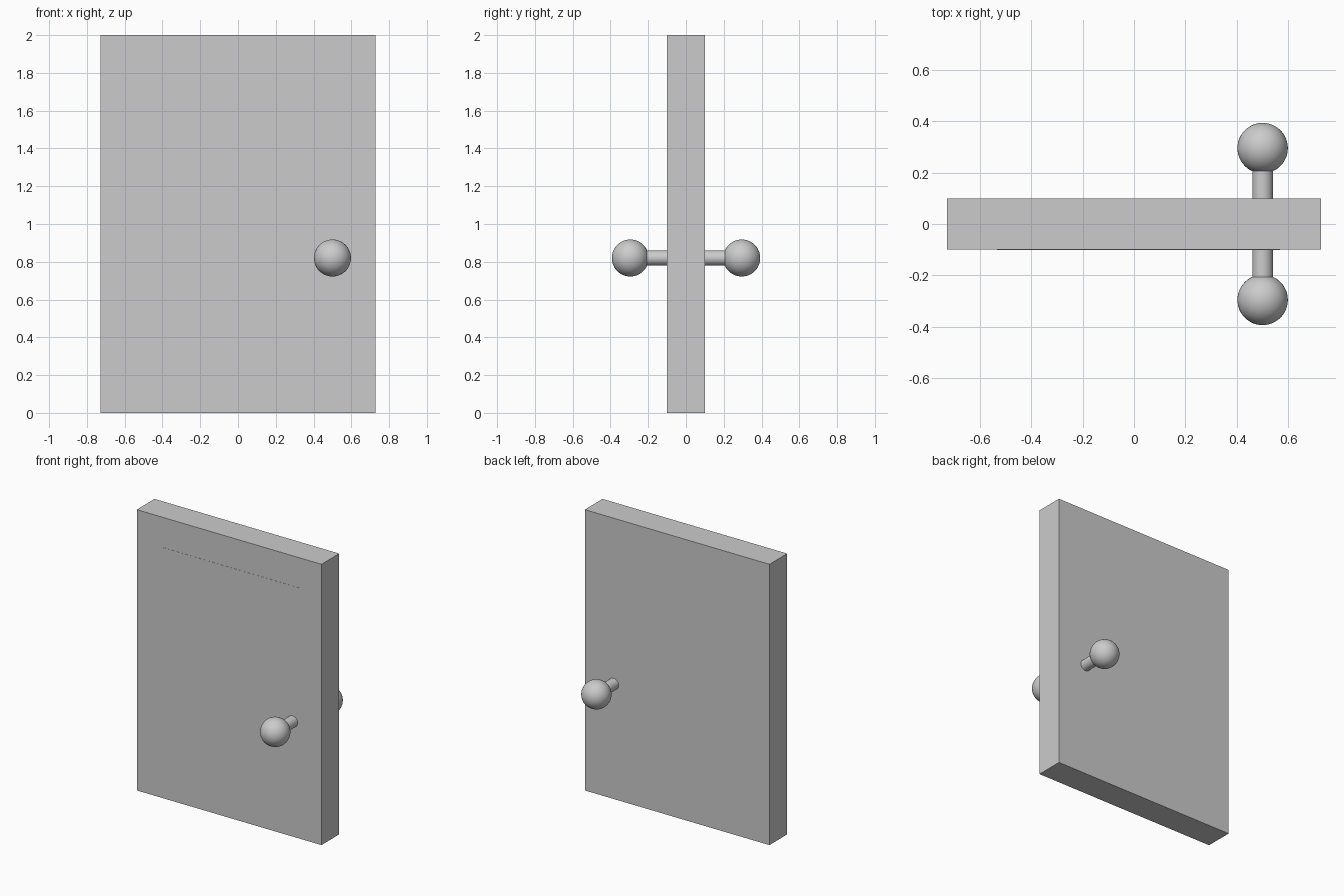
import bpy
import math

# Remove the default cube
cube = bpy.data.objects.get("Cube")
if cube:
    bpy.data.objects.remove(cube, do_unlink=True)


def make_material(name, colour):
    mat = bpy.data.materials.new(name)
    mat.use_nodes = True
    mat.diffuse_color = colour
    mat.node_tree.nodes["Principled BSDF"].inputs["Base Color"].default_value = colour
    return mat


GREY = make_material("light grey", (0.6, 0.6, 0.6, 1))


def finish(name, smooth=False):
    obj = bpy.context.object
    obj.name = name
    obj.data.materials.append(GREY)
    if smooth:
        bpy.ops.object.shade_smooth_by_angle(angle=math.radians(40))
    return obj


def box(name, centre, size):
    bpy.ops.mesh.primitive_cube_add(size=1, location=centre)
    bpy.context.object.scale = size
    bpy.ops.object.transform_apply(location=False, rotation=False, scale=True)
    return finish(name)


WIDTH, DEPTH, HEIGHT = 1.455, 0.2, 2.0
KNOB_X, KNOB_Z, KNOB_Y, KNOB_R = 0.5, 0.82, 0.295, 0.098

# Door slab
box("door_slab", (0, 0, HEIGHT / 2), (WIDTH, DEPTH, HEIGHT))

# Thin flush window plate on the front
box("window_panel", (0.018, -DEPTH / 2, 1.407), (1.1, 0.002, 0.757))

# Shaft and round knob on each side
for label, side in (("front", -1), ("back", 1)):
    bpy.ops.mesh.primitive_cylinder_add(
        vertices=32, radius=0.04, depth=KNOB_Y - 0.09,
        location=(KNOB_X, side * (KNOB_Y + 0.09) / 2, KNOB_Z),
        rotation=(math.pi / 2, 0, 0))
    finish(label + "_knob_shaft", smooth=True)

    bpy.ops.mesh.primitive_uv_sphere_add(
        segments=48, ring_count=24, radius=KNOB_R,
        location=(KNOB_X, side * KNOB_Y, KNOB_Z))
    finish(label + "_knob", smooth=True)
